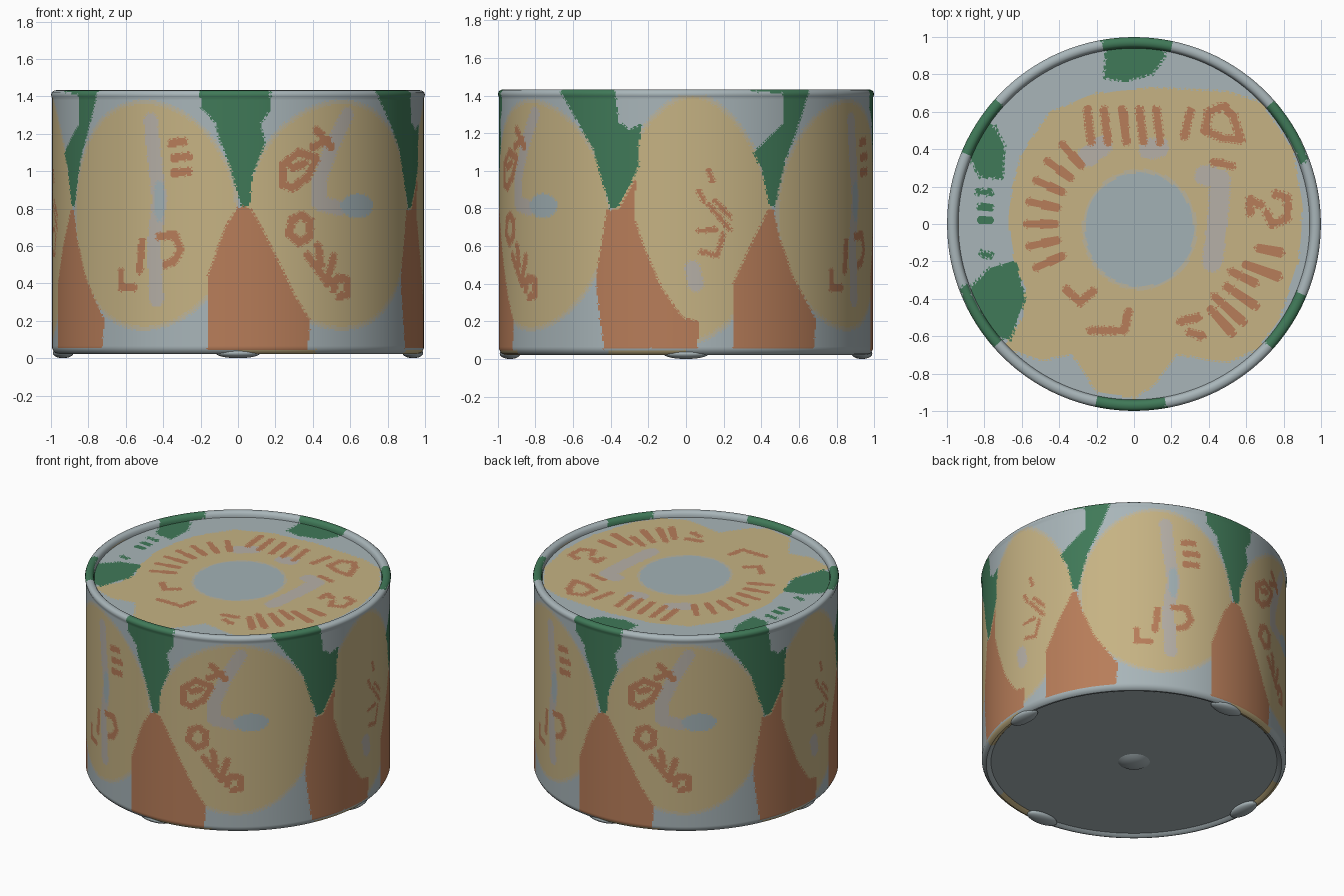
import bpy, bmesh, math
from mathutils import Vector

if "Cube" in bpy.data.objects:
    bpy.data.objects.remove(bpy.data.objects["Cube"])


def lin(c):
    return c / 12.92 if c <= 0.04045 else ((c + 0.055) / 1.055) ** 2.4


PALETTE = [("grey_blue", (.66, .71, .725)), ("sand", (.775, .70, .515)),
           ("pale_sand", (.735, .705, .61)), ("pale_grey", (.715, .69, .655)),
           ("soft_blue", (.635, .695, .71)), ("leaf_green", (.25, .475, .345)),
           ("rust_orange", (.72, .49, .35))]
MATS = []
for mname, rgb in PALETTE:
    m = bpy.data.materials.new(mname)
    m.diffuse_color = (*[lin(c) for c in rgb], 1)
    m.use_nodes = True
    m.node_tree.nodes["Principled BSDF"].inputs["Base Color"].default_value = m.diffuse_color
    MATS.append(m)
GREY, SAND, EDGE, PALE, BLUE, GREEN, RUST = range(7)


def inside(poly, x, y):
    hit = False
    for i, (x1, y1) in enumerate(poly):
        x2, y2 = poly[i - 1]
        if (y1 > y) != (y2 > y) and x < (x2 - x1) * (y - y1) / (y2 - y1) + x1:
            hit = not hit
    return hit


def near(strokes, x, y, w, sx=1.0):
    """True if (x, y) lies within w of one of the polylines."""
    for s in strokes:
        for (ax, ay), (bx, by) in zip(s, s[1:]):
            dx, dy, px, py = (bx - ax) * sx, by - ay, (x - ax) * sx, y - ay
            t = max(0, min(1, (px * dx + py * dy) / (dx * dx + dy * dy)))
            if (px - t * dx) ** 2 + (py - t * dy) ** 2 < w * w:
                return True
    return False


def ellipse(x, y, cx, cy, rx, ry, n=2.0):
    return abs((x - cx) / rx) ** n + abs((y - cy) / ry) ** n


# ---- wall pattern: (degrees from the front, height), repeating every 180 degrees
CARROTS = [
    [(-.5, .80), (1.5, .815), (4, .80), (7, .71), (12, .54), (18, .33), (23, .2), (22, .05),
     (-9.6, .05), (-9.6, .43), (-4, .70)],
    [(65, .79), (69, .80), (74.5, .97), (74, .75), (77, .6), (82.5, .38), (89, .22),
     (94, .2), (93.5, .06), (64, .05), (61, .42)],
    [(-64, .79), (-62, .79), (-60, .65), (-55.5, .45), (-46, .21), (-47, .06),
     (-75.5, .06), (-75.5, .4), (-70, .6)]]
LEAVES = [
    [(-12, 1.5), (-11.5, 1.34), (-7, 1.26), (-6, 1.18), (-2, 1.0), (1, .81), (3.5, .81),
     (4.5, .97), (8.5, 1.15), (7, 1.25), (10, 1.33), (10, 1.5)],
    [(46, 1.5), (48, 1.42), (53, 1.3), (60, 1.12), (65, .86), (66, .8), (68.5, .8),
     (72, .9), (75.5, 1.03), (75, 1.1), (76.5, 1.25), (72.5, 1.22), (69, 1.26), (67, 1.5)],
    [(-70, 1.5), (-70, 1.425), (-59, 1.41), (-59, 1.25), (-69, 1.1), (-66, 1.0),
     (-63.5, .81), (-61.5, .81), (-58, 1.05), (-54, 1.2), (-49, 1.42), (-48, 1.5)]]
OVALS = [(-30.5, .765, 30.5, .61, 2.0), (34, .765, 32, .61, 2.0), (92, .75, 25.5, .66, 1.7)]
MARKS = [
    [(14, .93), (14, 1.03), (19, 1.1), (25, 1.07), (22, .97), (17, .91), (14, .93)],
    [(17, 1.02), (21, 1.04)], [(24, 1.13), (29, 1.17)], [(25, 1.22), (30, 1.13)],
    [(16, .67), (17, .74), (20, .765), (23, .73), (22.5, .65), (19, .615), (16, .67)],
    [(22, .55), (29, .40)], [(25.5, .60), (26.5, .5)], [(31, .54), (29, .43)],
    [(31, .37), (32, .43), (36, .42), (36, .34), (33, .33)],
    [(-21, 1.15), (-17, 1.16)], [(-20, 1.07), (-15.5, 1.08)], [(-20, .99), (-15.5, 1.0)],
    [(-39, .46), (-39, .38), (-34, .38)], [(-32, .47), (-31, .62)],
    [(-25, .65), (-20, .66), (-18, .58), (-20, .52), (-23, .5)]]
THIN_MARKS = [
    [(94, .89), (95.5, .84)], [(97, 1.0), (98, .95)], [(99, .84), (104, .75)],
    [(97, .82), (103.5, .69)], [(94, .68), (99, .69)], [(94.5, .57), (99.5, .55), (101.5, .66)]]
WORN = [[(-28, 1.27), (-27, 1.1), (-25, .85), (-27, .6), (-26, .32)],
        [(36, 1.3), (30, 1.12), (26, .95), (26, .83), (33, .8)], [(92, .48), (93, .4)]]


def wall_rule(p):
    u = (math.degrees(math.atan2(p.x, -p.y)) + 76) % 180 - 76
    z = p.z
    if any(inside(c, u, z) for c in CARROTS):
        return RUST
    if any(inside(c, u, z) for c in LEAVES):
        return GREEN
    if z > 1.4:
        return GREY
    if z < .05:
        return SAND if 0 < u < 25 or 65 < u < 90 else GREY
    q = min(ellipse((u - c + 90) % 180 - 90, z, 0, h, a, b, n) for c, h, a, b, n in OVALS)
    if q > 1.02:
        return GREY
    if near(MARKS, u, z, .022, .0173) or near(THIN_MARKS, u, z, .013, .0173):
        return RUST
    if ellipse(u, z, 40, .815, 6.5, .065) < 1 or ellipse(u, z, -25, .84, 2, .11) < 1:
        return BLUE
    if near(WORN, u, z, .042, .0173):
        return PALE
    return SAND if q < .95 else EDGE


# ---- lid pattern in x, y
LID_SAND = [(-.67, 0), (-.65, .2), (-.6, .38), (-.45, .6), (-.2, .7), (.1, .73), (.5, .71),
            (.68, .65), (.85, .4), (.9, .1), (.88, -.2), (.78, -.5), (.66, -.67), (.5, -.74),
            (.23, -.7), (.1, -.87), (0, -.93), (-.2, -.9), (-.33, -.7), (-.5, -.73),
            (-.7, -.66), (-.6, -.5), (-.58, -.35), (-.64, -.2)]
LID_LEAVES = [
    [(-.15, .96), (-.16, .78), (-.05, .76), (.1, .8), (.17, .9), (.14, .96)],
    [(-.88, .36), (-.83, .25), (-.7, .24), (-.69, .42), (-.74, .52), (-.8, .54)],
    [(-.9, -.36), (-.77, -.23), (-.63, -.2), (-.58, -.4), (-.66, -.62), (-.8, -.6)]]
LID_DASHES = [[(-.83, .17), (-.77, .17)], [(-.82, .09), (-.77, .09)],
              [(-.82, .02), (-.77, .02)], [(-.81, -.16), (-.77, -.17)]]


def spoke(deg, r0, r1):
    a = math.radians(deg)
    return [(r * math.cos(a), r * math.sin(a)) for r in (r0, r1)]


LID_MARKS = [spoke(a, .42, .57) for a in range(132, 216, 12)]
LID_MARKS += [[(x, .44), (x - .02, .61)] for x in (-.23, -.14, -.04, .05, .14)]
LID_MARKS += [spoke(-48, .62, .78), spoke(-42, .58, .78), spoke(-34, .6, .78),
              spoke(-26, .58, .72), spoke(-20, .64, .82), spoke(-11, .68, .8)]
LID_MARKS += [
    [(.38, .5), (.4, .6), (.48, .63), (.53, .58), (.57, .45), (.47, .46), (.38, .5)],
    [(.27, .47), (.3, .6)], [(.62, .06), (.62, .13), (.68, .1)],
    [(.76, .16), (.82, .14), (.82, .03), (.74, .0), (.71, .06)],
    [(.43, .33), (.52, .31)], [(-.36, -.35), (-.29, -.42), (-.22, -.36)],
    [(-.23, -.57), (-.05, -.57), (-.03, -.47)], [(.25, -.52), (.34, -.5)], [(.3, -.58), (.36, -.6)]]
LID_WORN = [[(.38, .26), (.46, .24), (.45, .05), (.42, -.2)], [(-.25, .36), (-.17, .42)],
            [(.08, .4), (.13, .41)]]


def lid_rule(p):
    x, y = p.x, p.y
    if any(inside(c, x, y) for c in LID_LEAVES) or near(LID_DASHES, x, y, .018):
        return GREEN
    if not inside(LID_SAND, x, y):
        return GREY
    q = ellipse(x, y, .03, -.03, .29, .305)
    if q < 1:
        return BLUE
    if near(LID_MARKS, x, y, .022):
        return RUST
    if near(LID_WORN, x, y, .055):
        return PALE
    return EDGE if q < 1.12 else SAND


def paint(bm, rule):
    """Colour faces from their corners; cut off single odd corners for clean outlines."""
    col = {v: rule(v.co) for v in bm.verts}
    for f in list(bm.faces):
        vs = list(f.verts)
        cs = [col[v] for v in vs]
        kinds = sorted(set(cs), key=cs.count)
        f.material_index = kinds[-1]
        if len(kinds) == 1:
            continue
        if len(vs) == 4 and len(kinds) == 2 and cs.count(kinds[0]) == 1:
            i = cs.index(kinds[0])
            new, _ = bmesh.utils.face_split(f, vs[i - 1], vs[(i + 1) % 4])
            for part in (f, new):
                part.material_index = kinds[0] if vs[i] in part.verts else kinds[1]
        else:
            f.material_index = rule(f.calc_center_median())


def finish(name, bm, rule=None):
    bmesh.ops.remove_doubles(bm, verts=bm.verts, dist=1e-5)
    if rule:
        paint(bm, rule)
    me = bpy.data.meshes.new(name)
    bm.to_mesh(me)
    bm.free()
    for m in (MATS if rule else MATS[:1]):
        me.materials.append(m)
    ob = bpy.data.objects.new(name, me)
    bpy.context.collection.objects.link(ob)
    bpy.ops.object.select_all(action='DESELECT')
    ob.select_set(True)
    bpy.context.view_layer.objects.active = ob
    bpy.ops.object.shade_smooth_by_angle(angle=math.radians(40))
    return ob


def lathe(name, profile, segs, rule=None):
    """Revolve (radius, height) points, listed so that faces point outward."""
    bm = bmesh.new()
    turns = [2 * math.pi * i / segs for i in range(segs)]
    rings = [[bm.verts.new((r * math.cos(t), r * math.sin(t), z)) for t in turns] if r
             else [bm.verts.new((0, 0, z))] * segs for r, z in profile]
    for a, b in zip(rings, rings[1:]):
        for i in range(segs):
            j = (i + 1) % segs
            bm.faces.new(dict.fromkeys((a[i], a[j], b[j], b[i])))
    return finish(name, bm, rule)


# Wall with bottom bead and rolled top rim
wall = [(.93, .045), (.945, .028), (.965, .022), (.982, .03), (.99, .045)]
wall += [(.994, .055 + 1.335 * i / 132) for i in range(133)]
wall += [(.998, 1.4), (.999, 1.41), (.995, 1.422), (.985, 1.43), (.97, 1.433),
         (.955, 1.43), (.945, 1.42), (.94, 1.405), (.938, 1.38)]
lathe("can_wall", wall, 540, wall_rule)

# Lid panel, slightly sunk inside the rim
lathe("lid_panel", [(.94 - .94 * i / 84, 1.395) for i in range(85)], 360, lid_rule)

# Base panel and its centre dimple
lathe("base_panel", [(0, .04), (.5, .04), (.94, .04)], 120)
lathe("base_dimple", [(0, .012), (.04, .015), (.08, .026), (.105, .041)], 48)

# Four flattened feet under the bead
for k in range(4):
    a = k * math.pi / 2
    bm = bmesh.new()
    bmesh.ops.create_uvsphere(bm, u_segments=32, v_segments=16, radius=1)
    for v in bm.verts:
        v.co = Vector((v.co.x * .055, v.co.y * .12, v.co.z * .028))
    foot = finish("foot_%d" % (k + 1), bm)
    foot.location = (.935 * math.cos(a), .935 * math.sin(a), .028)
    foot.rotation_euler.z = a
